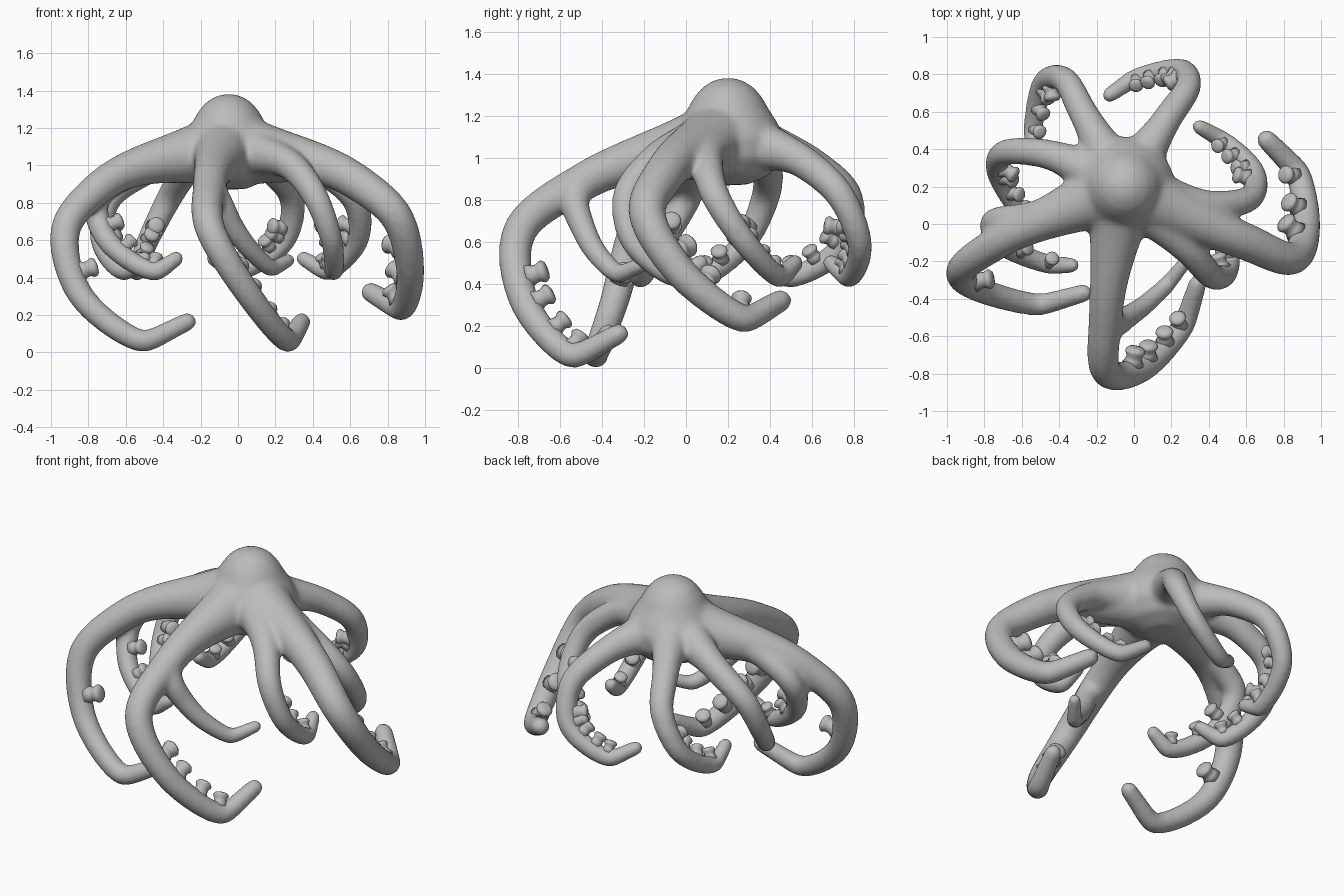
import bpy, bmesh, math
from mathutils import Vector

if "Cube" in bpy.data.objects:
    bpy.data.objects.remove(bpy.data.objects["Cube"])

mat = bpy.data.materials.new("plain grey")
mat.diffuse_color = (0.5, 0.5, 0.5, 1)
mat.use_nodes = True
mat.node_tree.nodes["Principled BSDF"].inputs["Base Color"].default_value = mat.diffuse_color

HUB = Vector((-.06, .2, 1.1))
FALL = (.2, .42, .75, 1, .9)   # every arm falls by these shares of its drop: shoulder, elbow, turn, bottom, tip


def arm(plan, drop=.665, size=1.0, suckers=4, root=HUB, flare=.11):
    """Arm rule: five plan positions (x, y); heights and taper follow from drop and size."""
    pts = [root] + [Vector((x, y, root.z - drop * f)) for (x, y), f in zip(plan, FALL)]
    return pts, size, suckers, flare


ARMS = [
    # three long arms and the offshoot under the front one
    arm([(-.73, -.1), (-.92, -.24), (-.85, -.34), (-.5, -.43), (-.27, -.37)], 1.04, 1.16, 1),
    arm([(-.15, -.48), (-.15, -.785), (.05, -.77), (.27, -.53), (.34, -.32)], 1.04, 1.18),
    arm([(.61, -.1), (.84, -.185), (.92, -.02), (.87, .28), (.71, .45)], .865, 1.28, 3),
    arm([(-.09, -.53), (-.04, -.5), (.06, -.43), (.18, -.32), (.27, -.21)], .42, .9, 0,
        Vector((-.14, -.52, .87)), 0),
    # six short arms: right, small right, back right, back left, left back, left
    arm([(.46, .1), (.62, .14), (.64, .28), (.47, .45), (.35, .52)]),
    arm([(.32, -.17), (.42, -.28), (.5, -.25), (.51, -.03), (.48, .07)], suckers=3),
    arm([(.19, .58), (.29, .735), (.25, .825), (-.01, .77), (-.13, .69)], suckers=5),
    arm([(-.28, .61), (-.37, .77), (-.48, .76), (-.54, .48), (-.53, .36)]),
    arm([(-.5, .38), (-.69, .38), (-.73, .28), (-.6, .06), (-.5, 0)]),
    arm([(-.56, .04), (-.75, .01), (-.7, -.11), (-.43, -.22), (-.33, -.22)], suckers=3),
]


def slope(pts, i):
    """Path direction at point i, weighted by the spacing of its neighbours."""
    if i == 0:
        return (pts[1] - pts[0]).normalized()
    if i == len(pts) - 1:
        return (pts[-1] - pts[-2]).normalized()
    a, b = pts[i] - pts[i - 1], pts[i + 1] - pts[i]
    tight = .55 if i == 4 else 1    # sharper bend at the bottom
    return tight * (a.normalized() * b.length + b.normalized() * a.length) / (a.length + b.length)


def spot(pts, t):
    """Smooth position at t along the path."""
    i = min(int(t), len(pts) - 2)
    u, p, q = t - i, pts[i], pts[i + 1]
    h = (q - p).length
    s = u * u * (3 - 2 * u)
    return (p * (1 - s) + q * s + slope(pts, i) * h * u * (1 - u) ** 2
            - slope(pts, i + 1) * h * u * u * (1 - u))


def tangent(pts, t):
    return (spot(pts, min(len(pts) - 1, t + .06)) - spot(pts, max(0, t - .06))).normalized()


def radius(t, size, flare):
    return size * (.087 - .0088 * t) + flare * max(0, 1 - t) ** 2


def lathe(bm, rings, n):
    """Skin rings of (centre, side, other side, radius) and close both ends."""
    loops = []
    for c, a, b, r in rings:
        loops.append([bm.verts.new(c + r * (a * math.cos(k * math.tau / n) + b * math.sin(k * math.tau / n)))
                      for k in range(n)])
    for l0, l1 in zip(loops, loops[1:]):
        for k in range(n):
            bm.faces.new((l0[k], l0[(k + 1) % n], l1[(k + 1) % n], l1[k]))
    bm.faces.new(loops[0][::-1])
    bm.faces.new(loops[-1])


def add_arm(bm, pts, size, suckers, flare):
    rings, side = [], Vector((.31, .43, .85))
    steps = 12
    for s in range((len(pts) - 1) * steps + 1):
        t = s / steps
        d = tangent(pts, t)
        side = (side - d * side.dot(d)).normalized()
        rings.append((spot(pts, t), side, d.cross(side), radius(t, size, flare)))
    # rounded tip
    c, a, b, r = rings[-1]
    for k in range(1, 5):
        ang = k * math.pi / 9
        rings.append((c + d * r * math.sin(ang), a, b, r * math.cos(ang)))
    lathe(bm, rings, 20)


def add_sucker(bm, pts, t, size):
    d = tangent(pts, t)
    r0 = radius(t, size, 0)
    up = sum(pts[1:], Vector()) / 5 - spot(pts, t)
    up = (up - d * up.dot(d)).normalized()
    base = spot(pts, t) + up * (r0 - .02)
    k = r0 / .06
    # stubby neck with a slightly flared, domed cup
    prof = [(.048, 0), (.036, .024), (.034, .04), (.043, .056), (.043, .064), (.034, .075), (.016, .079)]
    lathe(bm, [(base + up * h * k, d, up.cross(d), r * k) for r, h in prof], 14)


def finish(bm, name):
    bmesh.ops.recalc_face_normals(bm, faces=bm.faces)
    me = bpy.data.meshes.new(name)
    bm.to_mesh(me)
    bm.free()
    me.materials.append(mat)
    me.polygons.foreach_set("use_smooth", [True] * len(me.polygons))
    ob = bpy.data.objects.new(name, me)
    bpy.context.collection.objects.link(ob)
    return ob


# bell-shaped head and arms, fused into one soft skin
bm = bmesh.new()
bell = [(.02, 1.382), (.07, 1.37), (.125, 1.335), (.165, 1.285), (.195, 1.23), (.235, 1.17), (.268, 1.1),
        (.26, 1.0), (.2, .92), (.1, .875), (.02, .87)]
lathe(bm, [(Vector((-.05, .2, z)), Vector((1, 0, 0)), Vector((0, 1, 0)), r) for r, z in bell], 40)
for a in ARMS:
    add_arm(bm, *a)
body = finish(bm, "head_and_arms")
rm = body.modifiers.new("fuse", 'REMESH')
rm.mode = 'VOXEL'
rm.voxel_size = .0125
rm.use_smooth_shade = True
sm = body.modifiers.new("soften", 'SMOOTH')
sm.factor = .5
sm.iterations = 24

# suckers on the inside of the curls
bm = bmesh.new()
for pts, size, suckers, flare in ARMS:
    for i in range(suckers):
        add_sucker(bm, pts, 2.7 + 1.15 * i / max(1, suckers - 1), size)
finish(bm, "suckers")
